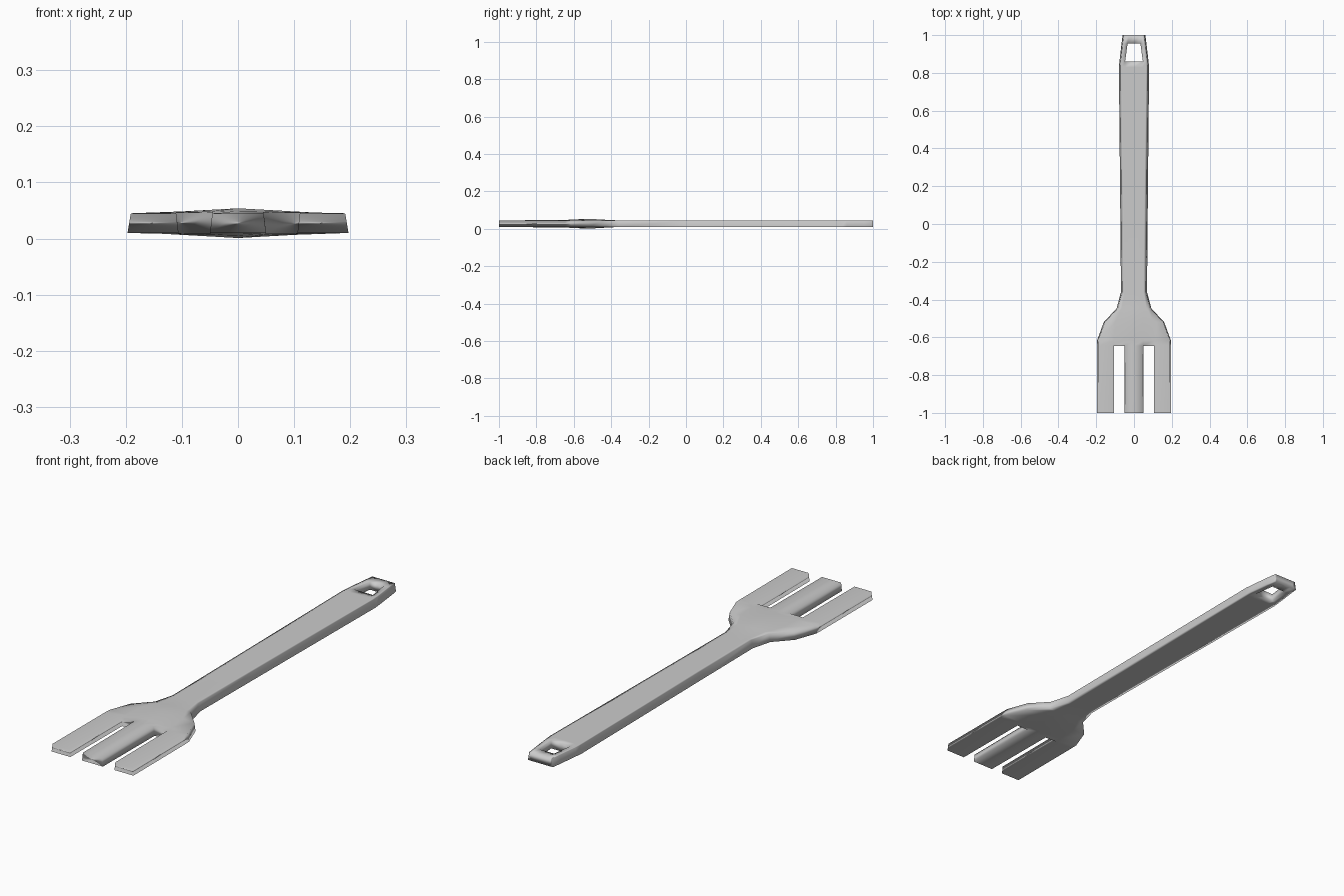
import bpy
import bmesh

old = bpy.data.objects.get("Cube")
if old:
    bpy.data.objects.remove(old, do_unlink=True)

grey = bpy.data.materials.new("grey plastic")
grey.use_nodes = True
colour = (0.6, 0.6, 0.6, 1)
grey.diffuse_color = colour
grey.node_tree.nodes["Principled BSDF"].inputs["Base Color"].default_value = colour

# Cross-sections: y, outer half width, slot outside, slot inside, swelling
ROWS = [
    (-1.0, 0.197, 0.106, 0.050, 0),
    (-0.645, 0.196, 0.106, 0.050, 0.3),
    (-0.615, 0.195, 0.106, 0.050, 0.5),
    (-0.52, 0.160, 0.100, 0.045, 1),
    (-0.447, 0.092, 0.065, 0.035, 0.5),
    (-0.36, 0.069, 0.050, 0.028, 0),
    (0.0, 0.072, 0.053, 0.028, 0),
    (0.83, 0.080, 0.064, 0.045, 0),
    (0.86, 0.077, 0.064, 0.047, 0),
    (0.955, 0.066, 0.052, 0.034, 0),
    (1.0, 0.060, 0.048, 0.030, 0),
]
BOTTOM, TOP, SWELL, DRAFT = 0.010, 0.045, 0.009, 0.006
HOLE_ROW = 8


def layer(bm, top):
    """Add one grid of vertices; the top is drawn in along every rim."""
    draft = DRAFT if top else 0
    grid = []
    for r, (y, outer, a, b, swell) in enumerate(ROWS):
        slot = draft * 0.7 if r < 2 else 0
        half = [outer - draft, a + slot, b - slot]
        xs = [-x for x in half] + [0] + half[::-1]
        line = []
        for x in xs:
            lift = SWELL * swell * (1 - abs(x) / outer)
            z = TOP + lift if top else BOTTOM - lift
            line.append(bm.verts.new((x, y, z)))
        grid.append(line)
    return grid


def solid(r, c):
    """Leave out the two slots between the prongs and the hanging hole."""
    if not (0 <= r < len(ROWS) - 1 and 0 <= c < 6):
        return False
    if r == 0 and c in (1, 4):
        return False
    return not (r == HOLE_ROW and c in (2, 3))


bm = bmesh.new()
low, high = layer(bm, False), layer(bm, True)
for r in range(len(ROWS) - 1):
    for c in range(6):
        if not solid(r, c):
            continue
        ring = [(r, c), (r, c + 1), (r + 1, c + 1), (r + 1, c)]
        bm.faces.new([high[i][j] for i, j in ring])
        bm.faces.new([low[i][j] for i, j in reversed(ring)])
        # Side walls wherever the neighbouring cell is empty
        neighbours = [(r - 1, c), (r, c + 1), (r + 1, c), (r, c - 1)]
        for k, cell in enumerate(neighbours):
            if not solid(*cell):
                (i, j), (m, n) = ring[k], ring[(k + 1) % 4]
                bm.faces.new([low[i][j], low[m][n], high[m][n], high[i][j]])

bmesh.ops.delete(bm, geom=[v for v in bm.verts if not v.link_faces], context='VERTS')
bmesh.ops.recalc_face_normals(bm, faces=bm.faces)
for face in bm.faces:
    face.smooth = True

mesh = bpy.data.meshes.new("fork")
bm.to_mesh(mesh)
bm.free()
mesh.materials.append(grey)
fork = bpy.data.objects.new("fork", mesh)
bpy.context.collection.objects.link(fork)

# Broad faces stay even while the rims blend softly
weighted = fork.modifiers.new("soft rims", 'WEIGHTED_NORMAL')
weighted.weight = 60
